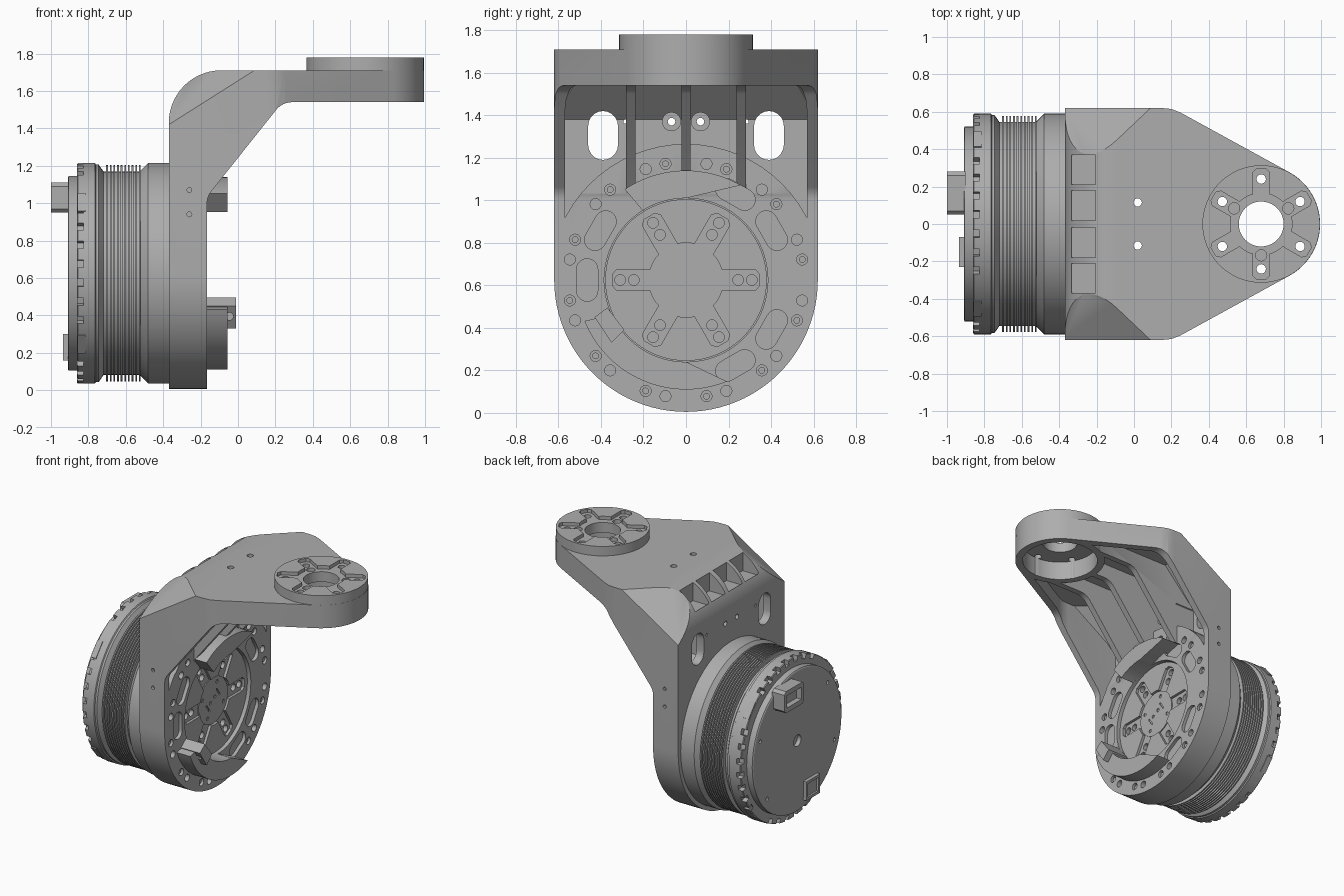
import bpy, bmesh
from math import pi, sin, cos, asin, radians
from mathutils import Vector

if "Cube" in bpy.data.objects:
    bpy.data.objects.remove(bpy.data.objects["Cube"])

grey = bpy.data.materials.new("machined grey")
grey.use_nodes = True
grey.diffuse_color = (0.42, 0.42, 0.42, 1)
grey.node_tree.nodes["Principled BSDF"].inputs["Base Color"].default_value = (0.42, 0.42, 0.42, 1)

AX = 0.625          # height of the motor axis
BOSS = 0.68         # x of the arm end boss


def arc(cx, cy, r, a0, a1, n=12):
    return [(cx + r * cos(radians(a0 + (a1 - a0) * i / n)),
             cy + r * sin(radians(a0 + (a1 - a0) * i / n))) for i in range(n + 1)]


def circle(cx, cy, r, n=64):
    return arc(cx, cy, r, 0, 360, n)[:-1]


def rect(u0, u1, v0, v1):
    return [(u0, v0), (u1, v0), (u1, v1), (u0, v1)]


def slot(cx, cy, length, width, angle):
    h, r = (length - width) / 2, width / 2
    d = (cos(radians(angle)) * h, sin(radians(angle)) * h)
    return (arc(cx + d[0], cy + d[1], r, angle - 90, angle + 90, 10)
            + arc(cx - d[0], cy - d[1], r, angle + 90, angle + 270, 10))


def star(cx, cy, hub, reach, width, start):
    """Hub circle with six square-ended arms."""
    pts, half = [], asin(width / 2 / hub) * 180 / pi
    for k in range(6):
        a = start + 60 * k
        u, v = Vector((cos(radians(a)), sin(radians(a)))), Vector((-sin(radians(a)), cos(radians(a))))
        c = Vector((cx, cy))
        for along, side in ((reach - .02, -.5), (reach, -.28), (reach, .28), (reach - .02, .5)):
            pts.append(tuple(c + u * along + v * side * width))
        pts += arc(cx, cy, hub, a + half, a + 60 - half, 5)
    return pts


def prism(name, shapes, axis, lo, hi):
    """Extrude one outline, or a list of separate outlines, along an axis."""
    if not isinstance(shapes[0], list):
        shapes = [shapes]
    place = {"x": lambda p, d: (d, p[0], p[1]), "y": lambda p, d: (p[0], d, p[1]),
             "z": lambda p, d: (p[0], p[1], d)}[axis]
    bm = bmesh.new()
    for pts in shapes:
        ends = [[bm.verts.new(place(p, d)) for p in pts] for d in (lo, hi)]
        for e in ends:
            bm.faces.new(e)
        for i in range(len(pts)):
            j = (i + 1) % len(pts)
            bm.faces.new((ends[0][i], ends[0][j], ends[1][j], ends[1][i]))
    return finish(name, bm)


def finish(name, bm):
    bmesh.ops.recalc_face_normals(bm, faces=bm.faces)
    me = bpy.data.meshes.new(name)
    bm.to_mesh(me)
    bm.free()
    me.materials.append(grey)
    ob = bpy.data.objects.new(name, me)
    bpy.context.collection.objects.link(ob)
    return ob


def lathe(name, profile, n=96):
    """Revolve (x, radius) points about the motor axis."""
    bm = bmesh.new()
    rings = [[bm.verts.new((x, r * cos(2 * pi * i / n), AX + r * sin(2 * pi * i / n)))
              for i in range(n)] for x, r in profile]
    for a, b in zip(rings, rings[1:]):
        for i in range(n):
            bm.faces.new((a[i], a[(i + 1) % n], b[(i + 1) % n], b[i]))
    bm.faces.new(rings[0])
    bm.faces.new(rings[-1])
    return finish(name, bm)


def boolean(ob, other, op="DIFFERENCE"):
    m = ob.modifiers.new("bool", "BOOLEAN")
    m.operation, m.object, m.solver = op, other, "EXACT"
    bpy.context.view_layer.objects.active = ob
    bpy.ops.object.modifier_apply(modifier=m.name)
    bpy.data.objects.remove(other)


def cut(ob, shapes, axis, lo, hi):
    boolean(ob, prism("cutter", shapes, axis, lo, hi))


def chamfer(ob, depth):
    """Slice off the two upper rear corners with slanted planes."""
    bm = bmesh.new()
    bm.from_mesh(ob.data)
    for s in (-1, 1):
        no = Vector((-.0696, s * .0735, .110)).normalized()
        co = Vector((-.37, s * .62, 1.42)) - no * depth
        r = bmesh.ops.bisect_plane(bm, geom=bm.verts[:] + bm.edges[:] + bm.faces[:],
                                   plane_co=co, plane_no=no, clear_outer=True)
        bmesh.ops.holes_fill(bm, edges=[e for e in r["geom_cut"] if isinstance(e, bmesh.types.BMEdge)])
    bmesh.ops.recalc_face_normals(bm, faces=bm.faces)
    bm.to_mesh(ob.data)
    bm.free()


def arm_outline(half, r, corner):
    """Plan of the arm: wide rear, tapering onto the round end."""
    side = [(corner - .05, half), (corner, half - .005), (corner + .05, half - .025)]
    return ([(-.5, -half)] + [(x, -y) for x, y in side]
            + arc(BOSS, 0, r, -61, 61, 24) + side[::-1] + [(-.5, half)])


# Bracket shell: side profile, plan and front outline intersected
side_profile = ([(-.165, -.1), (-.37, -.1)] + arc(-.09, 1.43, .28, 180, 90, 14)
                + [(1.1, 1.71), (1.1, 1.54)] + arc(.29, 1.43, .11, 90, 140, 6)
                + arc(-.065, 1.0, .1, 140, 180, 6))
bracket = prism("bracket", side_profile, "y", -.7, .7)
boolean(bracket, prism("plan", arm_outline(.62, .315, .2), "z", -.2, 2), "INTERSECT")
boolean(bracket, prism("front", arc(0, AX, .62, 180, 360, 48) + [(.62, 2), (-.62, 2)], "x", -.6, 1.2), "INTERSECT")
chamfer(bracket, 0)

# Hollow underside, leaving ribs, hub wall and round mounting plate
hollow = prism("hollow", [(-.31, .9), (-.31, 1.38), (-.05, 1.65), (1.2, 1.65), (1.2, .9)], "y", -.6, .6)
boolean(hollow, prism("plan", arm_outline(.57, .26, .18), "z", .5, 2), "INTERSECT")
chamfer(hollow, .06)
cut(hollow, circle(0, AX, .64), "x", -.6, -.16)
cut(hollow, circle(BOSS, 0, .312), "z", .5, 2)
cut(hollow, [rect(y - .022, y + .022, .5, 2) for y in (-.26, 0, .26)], "x", -.6, 1.3)
cut(hollow, [circle(s * .068, 1.37, .045, 24) for s in (-1, 1)], "x", -.6, -.2)
boolean(bracket, hollow)

# Raised end boss with flared foot, recess underneath and arm-shaped mounting recess
boss = prism("boss", circle(BOSS, 0, .314), "z", 1.54, 1.78)
boolean(bracket, boss, "UNION")
cut(bracket, circle(BOSS, 0, .262), "z", 1.4, 1.68)
cut(bracket, star(BOSS, 0, .165, .295, .09, 30), "z", 1.755, 1.9)
cut(bracket, [circle(BOSS, 0, .12, 48)]
    + [circle(BOSS + .24 * cos(radians(a)), .24 * sin(radians(a)), .025, 20) for a in range(30, 390, 60)], "z", 1.5, 1.9)
cut(bracket, [circle(BOSS + .167 * cos(radians(a)), .167 * sin(radians(a)), .03, 20) for a in (30, 150, 270)], "z", 1.72, 1.9)

# Openings in the shell: slots, corner notches, screw holes
cut(bracket, [slot(s * .39, 1.305, .23, .14, 90) for s in (-1, 1)]
    + [circle(s * .068, 1.37, .018, 16) for s in (-1, 1)]
    + [circle(s * .285, 1.37, .01, 12) for s in (-1, 1)], "x", -.5, -.15)
for y in (-.29, -.1, .1, .29):
    cut(bracket, rect(-.335, -.205, y - .08, y + .08), "z", 1.55, 1.9)
cut(bracket, [circle(.02, s * .115, .022, 20) for s in (-1, 1)], "z", 1.6, 1.9)
for s in (-1, 1):
    cut(bracket, [circle(-.26, z, .013, 12) for z in (.94, 1.07)], "y", s * .6, s * .7)

# Mounting plate: central bore, shallow pockets, ring of bolt holes
cut(bracket, circle(0, AX, .385, 96), "x", -.5, -.1)
cut(bracket, [slot(.465 * cos(radians(a)), AX + .465 * sin(radians(a)), .2, .1, a + 90)
              for a in (30, 60, 150, 180, 300, 330)], "x", -.19, -.1)
bolts = [a + d for a in range(15, 375, 30) for d in (-5, 5)]
cut(bracket, [circle(.555 * cos(radians(a)), AX + .555 * sin(radians(a)), .026, 16) for a in bolts], "x", -.2, -.1)
prism("bolt_sleeves", [circle(.555 * cos(radians(a)), AX + .555 * sin(radians(a)), .016, 12)
                       for a in bolts[::2]], "x", -.25, -.178)

# Output flange sunk in the bore
flange = prism("output_flange", circle(0, AX, .38, 96), "x", -.42, -.19)
cut(flange, star(0, AX, .175, .345, .1, 0), "x", -.21, -.1)
cut(flange, [circle(r * cos(radians(a)), AX + r * sin(radians(a)), .025, 16)
             for a in range(0, 360, 60) for r in (.245, .31)], "x", -.24, -.1)
hub = prism("output_hub", circle(0, AX, .17, 48), "x", -.3, -.203)
cut(hub, [circle(.02, AX + .02, .013, 12), circle(-.03, AX - .01, .013, 12)]
    + [circle(.13 * cos(a), AX + .13 * sin(a), .013, 12) for a in (-.4, 1.2, 2.8, 4.2)]
    + [slot(s * .06, AX + s * .04, .07, .012, 125) for s in (-1, 1)], "x", -.22, -.1)

# Crescent end stops on the plate, and the block on the lower one
prism("upper_stop", arc(0, AX, .515, 60, 124, 24) + arc(0, AX, .385, 122, 90, 14), "x", -.2, -.055)
prism("lower_stop", arc(0, AX, .515, 202, 292, 30) + arc(0, AX, .385, 270, 205, 20), "x", -.2, -.055)
stop_block = prism("stop_block", [(-.43, .45), (-.37, .495), (-.29, .39), (-.35, .33)], "x", -.18, -.01)
cut(stop_block, [circle(-.12 + i * .075, .395, .02, 16) for i in (0, 1)], "y", -.5, -.36)

# Motor housing with thin cooling fins
fins = []
for i in range(10):
    x = -.705 + i * .0195
    fins += [(x, .545), (x, .578), (x + .009, .578), (x + .009, .545)]
housing = lathe("motor_housing", [(-.86, .54), (-.86, .585), (-.855, .59), (-.765, .59), (-.76, .582), (-.745, .582),
                (-.72, .545)] + fins + [(-.52, .55), (-.48, .59), (-.36, .59), (-.36, .54)])
cutter = prism("notches", [[(r * cos(radians(a + d)), AX + r * sin(radians(a + d)))
               for r, d in ((.555, -2), (.62, -2), (.62, 2), (.555, 2))]
               for a in range(5, 365, 10) if a % 90 not in (45, 35)], "x", -.9, -.825)
boolean(housing, cutter)
prism("rim_tabs", [[(r * cos(radians(a + d)), AX + r * sin(radians(a + d)))
      for r, d in ((.56, -6), (.597, -6), (.597, 6), (.56, 6))] for a in (40, 140, 220, 320)], "x", -.858, -.815)

# Rear cover with centre hole and screws
cover = lathe("rear_cover", [(-.91, .512), (-.905, .52), (-.85, .52)])
cut(cover, [circle(0, AX, .042, 24)] + [circle(.46 * cos(radians(a)), AX + .46 * sin(radians(a)), .014, 12)
            for a in range(20, 380, 60)], "x", -1, -.88)

# Rear connectors
plug = prism("upper_connector", [(.05, .97), (.07, .95), (.26, .95), (.28, .97), (.28, 1.09), (.26, 1.11),
                                 (.07, 1.11), (.05, 1.09)], "x", -1, -.9)
cut(plug, rect(.08, .25, .985, 1.075), "x", -1.1, -.96)
socket = prism("lower_connector", rect(-.23, -.07, .16, .3), "x", -.935, -.9)
cut(socket, rect(-.21, -.09, .18, .28), "x", -1, -.92)

# Smooth round surfaces, keep machined edges crisp
bpy.ops.object.select_all(action="DESELECT")
for ob in bpy.context.collection.objects:
    if ob.type == "MESH":
        ob.select_set(True)
        bpy.context.view_layer.objects.active = ob
bpy.ops.object.shade_smooth_by_angle(angle=radians(30))
